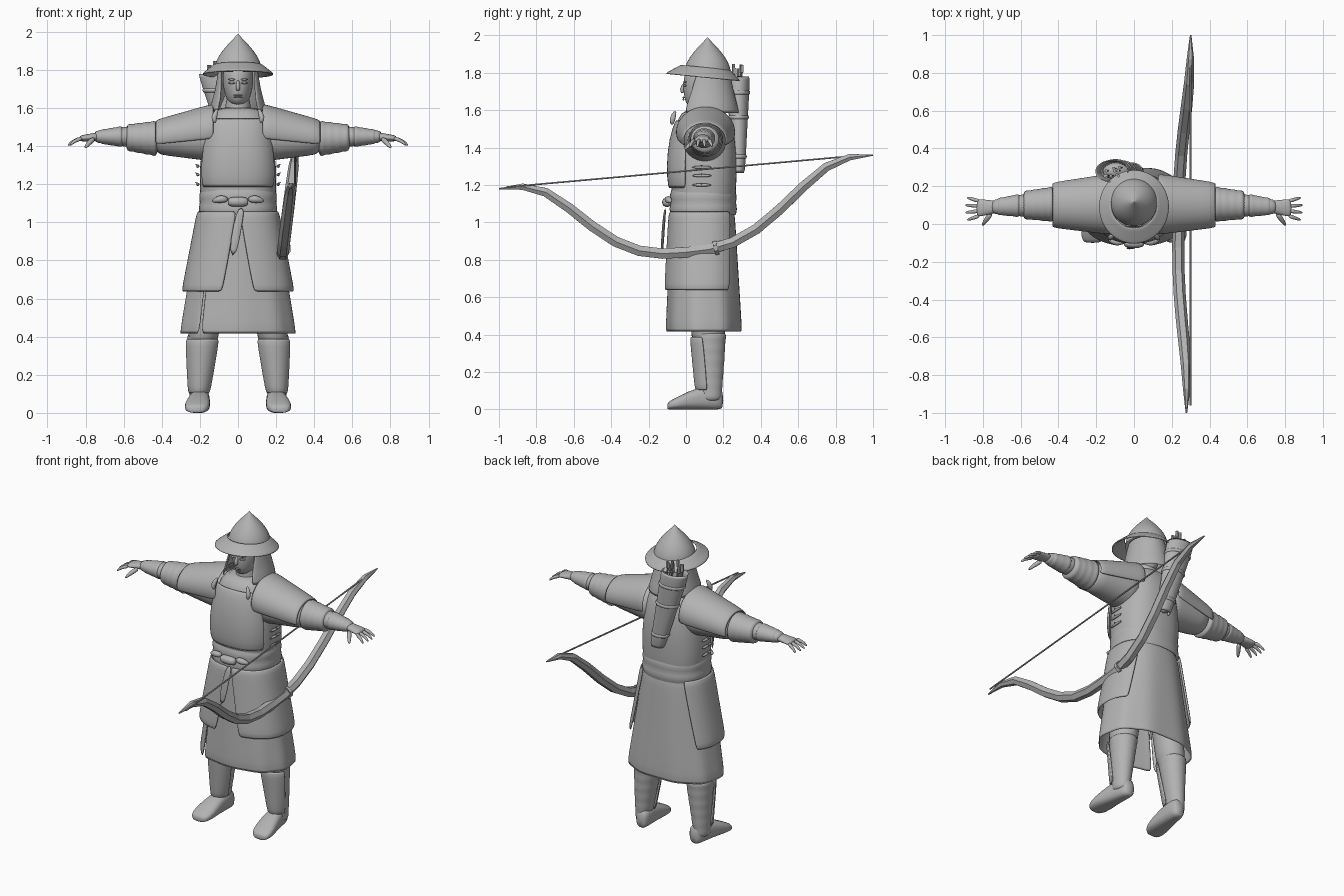
import bpy, bmesh, random
from math import sin, cos, pi, radians, copysign
from mathutils import Vector

random.seed(4)
if "Cube" in bpy.data.objects:
    bpy.data.objects.remove(bpy.data.objects["Cube"])

grey = bpy.data.materials.new("plain_grey")
grey.use_nodes = True
grey.diffuse_color = (0.45, 0.45, 0.45, 1)
grey.node_tree.nodes["Principled BSDF"].inputs["Base Color"].default_value = grey.diffuse_color


def skin(name, rings, closed=True, caps=True, mirror=False, thick=0, faceted=False):
    """Bridge rings of points into one surface."""
    bm = bmesh.new()
    rows = [[bm.verts.new(point) for point in ring] for ring in rings]
    count = len(rows[0])
    for lower, upper in zip(rows, rows[1:]):
        for i in range(count if closed else count - 1):
            j = (i + 1) % count
            bm.faces.new((lower[i], lower[j], upper[j], upper[i]))
    if closed and caps:
        bm.faces.new(rows[0])
        bm.faces.new(rows[-1])
    bmesh.ops.recalc_face_normals(bm, faces=bm.faces)
    mesh = bpy.data.meshes.new(name)
    bm.to_mesh(mesh)
    bm.free()
    mesh.materials.append(grey)
    part = bpy.data.objects.new(name, mesh)
    bpy.context.collection.objects.link(part)
    if mirror:
        part.modifiers.new("mirror", "MIRROR")
    if thick:
        shell = part.modifiers.new("thickness", "SOLIDIFY")
        shell.thickness, shell.offset = thick, 0
    if not faceted:
        mesh.shade_smooth()
        rounding = part.modifiers.new("rounding", "SUBSURF")
        rounding.levels = rounding.render_levels = 1
    return part


def loft(name, axis, sections, sides=28, power=2, folds=0, span=None, flare=0, **options):
    """Sections: position along the axis, two centre values, two radii."""
    rings = []
    for k, (pos, centre_a, centre_b, radius_a, radius_b) in enumerate(sections):
        along = k / (len(sections) - 1)
        start, end = (span[0] + flare * along, span[1] - flare * along) if span else (0, 360)
        ring = []
        for i in range(sides):
            turn = radians(start + (end - start) * i / (sides - 1 if span else sides))
            s, c = (copysign(abs(f) ** (2 / power), f) for f in (sin(turn), -cos(turn)))
            wave = 1 + folds * along * cos(9 * turn)
            a, b = centre_a + radius_a * s * wave, centre_b + radius_b * c * wave
            ring.append({"x": (pos, a, b), "y": (a, pos, b), "z": (a, b, pos)}[axis])
        rings.append(ring)
    return skin(name, rings, closed=not span, **options)


def between(start, end, t):
    return [a + (b - a) * t for a, b in zip(start, end)]


def taper(name, axis, start, end, steps=4, ripple=0, **options):
    """Straight loft between two sections, every second ring swollen into a gather."""
    sections = []
    for k in range(steps + 1):
        *place, radius_a, radius_b = between(start, end, k / steps)
        swell = 1 + ripple * (k % 2)
        sections.append((*place, radius_a * swell, radius_b * swell))
    return loft(name, axis, sections, **options)


def body(name, levels, y=0.09, **options):
    """Level rings on the middle plane: height, half width, half depth."""
    return loft(name, "z", [(z, 0, y, width, depth) for z, width, depth in levels], **options)


def tube(name, points, sides=8, flat=1, **options):
    """Sweep a round or flattened section along x, y, z, radius points."""
    path = [Vector(point[:3]) for point in points]
    last = len(path) - 1
    rings = []
    for i, (*_, radius) in enumerate(points):
        way = (path[min(i + 1, last)] - path[max(i - 1, 0)]).normalized()
        u = way.cross(Vector((0, 0, 1)) if abs(way.x) > 0.8 else Vector((1, 0, 0))).normalized()
        v = way.cross(u)
        turns = [2 * pi * (k + 0.5) / sides for k in range(sides)]
        rings.append([path[i] + radius * (u * cos(t) * flat + v * sin(t)) for t in turns])
    return skin(name, rings, **options)


# Torso, breastplate and neck
body("torso", [(0.98, .18, .16), (1.1, .2, .17), (1.3, .205, .18), (1.45, .18, .17),
               (1.56, .16, .14), (1.61, .1, .1)], y=.095, power=2.4)
body("breastplate", [(1.18, .2, .18), (1.3, .21, .19), (1.45, .185, .175), (1.55, .17, .14)],
     power=2.5, span=(-65, 65), thick=.012)
taper("neck", "z", (1.54, 0, .1, .075, .08), (1.66, 0, .1, .06, .07))

# Head and face
body("head", [(1.61, .035, .07), (1.64, .06, .1), (1.7, .077, .11), (1.77, .083, .11),
              (1.84, .07, .09)], y=.095)
tube("nose", [(0, -.005, 1.75, .008), (0, -.026, 1.71, .013), (0, -.015, 1.69, .012)])
for part, z in (("upper_lip", 1.668), ("lower_lip", 1.657)):
    tube(part, [(side * .026, abs(side) * .01 - .017, z, .007 - abs(side) * .005) for side in (-1, 0, 1)])
for part, z in (("eyes", 1.732), ("brows", 1.75)):
    tube(part, [(.014, -.012, z, .003), (.031, -.01, z, .008), (.055, .004, z, .003)], mirror=True)

# Helmet, brim and neck guard
steps = [k / 8 for k in range(9)]
dome = [(1.79 + .2 * t, .126 * (1 - t * t) ** 1.2 + .001) for t in steps]
body("helmet_dome", [(z, r, r) for z, r in dome], y=.115, caps=False)
brim = taper("helmet_brim", "z", (1.83, 0, .105, .12, .125), (1.775, 0, .09, .187, .197),
             caps=False, thick=.01)
for vertex in brim.data.vertices:
    vertex.co.z -= (vertex.co.y - .09) / 10
body("neck_guard", [(1.81, .1, .115), (1.7, .11, .135), (1.58, .15, .17)], y=.113,
     span=(62, 298), flare=-20, thick=.012)

# Belt sash with knot and hanging tail
taper("belt", "z", (1.04, 0, .092, .2, .175), (1.17, 0, .092, .196, .172), ripple=.06,
      power=2.3, caps=False)
tube("belt_knot", [(side * .055, abs(side) * .015 - .11, 1.108, .036 - abs(side) * .014)
                   for side in (-1, -.5, .5, 1)])
tube("belt_loops", [(.05, -.09, 1.12, .014), (.09, -.1, 1.125, .026), (.14, -.08, 1.11, .01)], mirror=True)
tube("belt_tail", [(.02, -.11, 1.08, .018), (0, -.12, 1, .026), (-.03, -.13, .815, .025)], flat=.35)

# Long coat skirt and split over-skirts
taper("coat_skirt", "z", (1.06, 0, .09, .195, .165), (.41, 0, .098, .3, .2), steps=5,
      sides=64, power=2.3, folds=.015, span=(-37, 321), thick=.01)
taper("side_skirts", "z", (1.06, 0, .092, .208, .178), (.635, 0, .092, .29, .207), steps=6,
      power=2.4, span=(1, 140), flare=12, mirror=True, thick=.014)

# Arms with gathered sleeves, and shoulder plates
taper("upper_arms", "x", (.1, .1, 1.44, .125, .125), (.45, .1, 1.44, .09, .08), mirror=True)
taper("elbow_gathers", "x", (.42, .105, 1.44, .09, .09), (.59, .1, 1.445, .07, .065), steps=8,
      ripple=.09, mirror=True)
taper("forearms", "x", (.55, .1, 1.45, .064, .058), (.76, .09, 1.45, .036, .03), mirror=True)
taper("forearm_wraps", "x", (.6, .098, 1.45, .06, .054), (.73, .092, 1.45, .041, .034), steps=6,
      ripple=.08, mirror=True)
taper("shoulder_plates", "x", (.125, .105, 1.485, .155, .133), (.435, .1, 1.44, .112, .09),
      span=(70, 290), mirror=True, thick=.014)
tube("shoulder_ties", [(.105, -.055, 1.6, .008), (.13, -.075, 1.55, .02), (.12, -.075, 1.52, .008)],
     mirror=True)

# Hands
taper("palms", "x", (.73, .09, 1.45, .034, .025), (.835, .085, 1.44, .05, .015), sides=14, mirror=True)
for i, finger in enumerate(("index", "middle", "ring", "little")):
    base = (.815, .045 + .025 * i, 1.442, .014)
    tip = (.9 - abs(i - 1.5) / 100, .02 + .04 * i, 1.402, .007)
    bend = between(base, tip, .6)
    bend[2] += .012
    tube(finger + "_fingers", [base, bend, tip], mirror=True)
tube("thumbs", [(.755, .06, 1.44, .016), (.78, .025, 1.42, .015), (.805, -.01, 1.388, .007)], mirror=True)

# Legs, greaves and boots
taper("thighs", "z", (.75, .14, .11, .09, .1), (.34, .19, .12, .08, .09), mirror=True)
taper("wrapped_shins", "z", (.42, .185, .125, .08, .088), (.04, .21, .13, .043, .057), steps=12,
      ripple=.07, mirror=True)
taper("greaves", "z", (.1, .205, .12, .052, .066), (.39, .187, .12, .09, .094),
      span=(-85, 85), flare=15, mirror=True, thick=.012)
boot = [(.2, .03, .1), (.17, .047, .13), (.06, .055, .12), (-.04, .07, .07), (-.09, .055, .045), (-.1, .03, .03)]
loft("boots", "y", [(y, .21 - y / 10, height / 2, width, height / 2) for y, width, height in boot],
     power=2.6, mirror=True)

# Side lacing of the armour
for z in (1.2, 1.25, 1.295):
    tube("side_ties", [(.205, .03, z, .005), (.213, .08, z, .011), (.21, .14, z, .006)], mirror=True)
    tube("side_tie_ends", [(.205, .08, z, .005), (.226, .085, z + .012, .004)], mirror=True)

# Quiver with bands and arrows
bottom, top = (1.26, .01, .28, .042, .03), (1.785, -.12, .28, .087, .058)
taper("quiver", "z", bottom, top, caps=False, thick=.01)
taper("quiver_lining", "z", bottom, between(bottom, top, .9))
for t in (.15, .55, .8):
    taper("quiver_band", "z", between(bottom, top, t), between(bottom, top, t + .05),
          steps=1, caps=False, thick=.024)
for i in range(12):
    x, y = random.uniform(-.17, -.07), random.uniform(.25, .31)
    end = random.uniform(1.81, 1.85)
    shaft = [(x + .03, y, 1.6, .004), (x, y, end - .045, .004)]
    tube("arrow", shaft + [(x, y, end - .04, .009), (x, y, end, .009)], sides=5, faceted=True)


# Bow with faceted limbs, grip ring and string
def bow_point(y, radius):
    reach = min(abs(y) / .88, 1) ** 1.4
    z = 1.27 + .09 * y - .215 * (1 + cos(pi * reach))
    return .235 + (z - .84) / 8, y, z, radius


tube("bow", [bow_point(k / 8, .004 + .028 * (1 - (k / 8) ** 6)) for k in range(-8, 9)], sides=6, faceted=True)
tube("bow_grip_ring", [bow_point(y, .04) for y in (.15, .17)], faceted=True)
tube("bow_string", [(.3, y, 1.275 + .09 * y, .005) for y in (-.96, .94)], sides=6, faceted=True)
